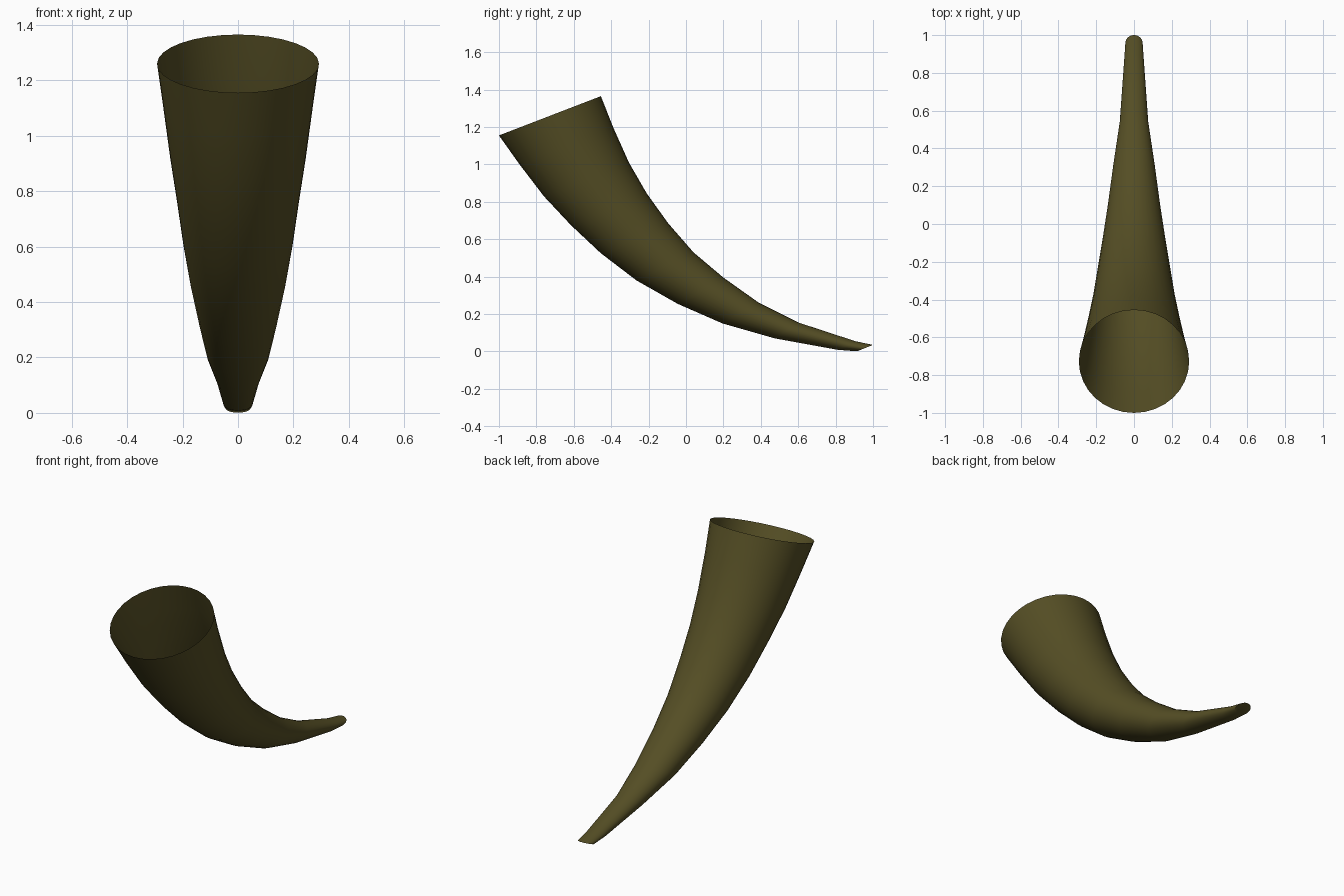
import bpy, bmesh, math
from mathutils import Vector

if "Cube" in bpy.data.objects:
    bpy.data.objects.remove(bpy.data.objects["Cube"])

SIDES = 32
# each ring: inner edge (y, z), outer edge (y, z) in the side plane
RINGS = [
    (-0.455, 1.365, -1.00, 1.155), (-0.39, 1.20, -0.89, 1.00),
    (-0.305, 1.01, -0.76, 0.83), (-0.21, 0.845, -0.615, 0.675),
    (-0.095, 0.685, -0.455, 0.525), (0.04, 0.53, -0.265, 0.38),
    (0.20, 0.395, -0.045, 0.255), (0.39, 0.26, 0.195, 0.15),
    (0.60, 0.155, 0.475, 0.07), (0.905, 0.055, 0.81, 0.009),
    (1.00, 0.035, 0.915, 0.001),
]

mat = bpy.data.materials.new("dark olive horn")
mat.diffuse_color = (0.09, 0.076, 0.018, 1)
mat.use_nodes = True
mat.node_tree.nodes["Principled BSDF"].inputs["Base Color"].default_value = mat.diffuse_color

# curved hollow horn: circular rings skinned together, mouth left open
bm = bmesh.new()
loops = []
for y1, z1, y2, z2 in RINGS:
    a, b = Vector((0, y1, z1)), Vector((0, y2, z2))
    mid, half = (a + b) / 2, (a - b) / 2
    side = Vector((half.length, 0, 0))
    loops.append([bm.verts.new(mid + half * math.cos(t) + side * math.sin(t))
                  for t in (2 * math.pi * i / SIDES for i in range(SIDES))])
for p, q in zip(loops, loops[1:]):
    for i in range(SIDES):
        j = (i + 1) % SIDES
        bm.faces.new((p[i], p[j], q[j], q[i]))
bm.faces.new(loops[-1])  # small closed tip
bmesh.ops.recalc_face_normals(bm, faces=bm.faces)
# the mouth is open, so make sure the shell faces outward
f = min(bm.faces, key=lambda f: f.calc_center_median().y)
if f.normal.y > 0:
    bmesh.ops.reverse_faces(bm, faces=bm.faces)
me = bpy.data.meshes.new("horn")
bm.to_mesh(me)
bm.free()
me.materials.append(mat)
horn = bpy.data.objects.new("horn", me)
bpy.context.collection.objects.link(horn)
bpy.context.view_layer.objects.active = horn
horn.select_set(True)
bpy.ops.object.shade_smooth_by_angle(angle=math.radians(40))
